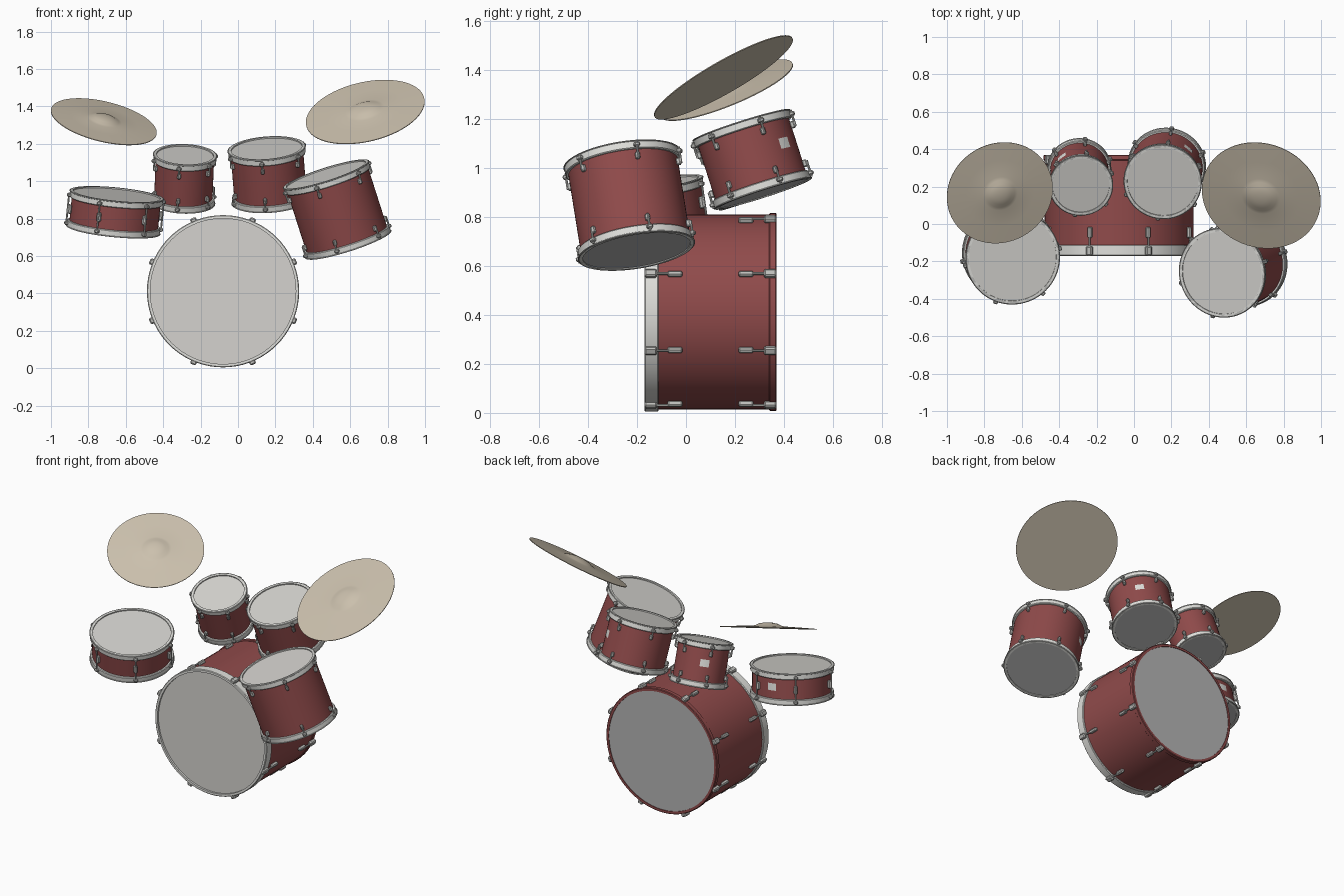
import bpy, bmesh, math
from mathutils import Matrix, Vector

cube = bpy.data.objects.get("Cube")
if cube:
    bpy.data.objects.remove(cube, do_unlink=True)


def material(name, rgb, rough=0.5):
    m = bpy.data.materials.new(name)
    m.use_nodes = True
    m.diffuse_color = (*rgb, 1)
    bsdf = m.node_tree.nodes["Principled BSDF"]
    bsdf.inputs["Base Color"].default_value = (*rgb, 1)
    bsdf.inputs["Roughness"].default_value = rough
    return m


RED = material("red_lacquer", (0.28, 0.07, 0.07))
WHITE = material("white_hoop", (0.74, 0.74, 0.71))
HEAD = material("drum_skin", (0.66, 0.65, 0.62))
GREY = material("grey_skin", (0.46, 0.46, 0.46))
STEEL = material("steel", (0.52, 0.52, 0.50))
BRONZE = material("pale_bronze", (0.60, 0.53, 0.42))


def placement(centre, axis):
    turn = Vector((0, 0, 1)).rotation_difference(Vector(axis))
    return Matrix.Translation(centre) @ turn.to_matrix().to_4x4()


def finish(name, bm, mat, place):
    bmesh.ops.recalc_face_normals(bm, faces=bm.faces)
    mesh = bpy.data.meshes.new(name)
    bm.to_mesh(mesh)
    bm.free()
    mesh.materials.append(mat)
    ob = bpy.data.objects.new(name, mesh)
    ob.matrix_world = place
    bpy.context.collection.objects.link(ob)
    bpy.ops.object.select_all(action='DESELECT')
    ob.select_set(True)
    bpy.context.view_layer.objects.active = ob
    bpy.ops.object.shade_smooth_by_angle(angle=math.radians(35))
    return ob


def lathe(name, profile, mat, place, closed=True, segs=72):
    """Spin an (r, z) profile around local z."""
    bm = bmesh.new()
    verts = [bm.verts.new((r, 0, z)) for r, z in profile]
    edges = [bm.edges.new(p) for p in zip(verts, verts[1:])]
    if closed:
        edges.append(bm.edges.new((verts[-1], verts[0])))
    bmesh.ops.spin(bm, geom=verts + edges, cent=(0, 0, 0), axis=(0, 0, 1),
                   angle=math.tau, steps=segs, use_duplicate=False)
    bmesh.ops.remove_doubles(bm, verts=bm.verts, dist=1e-5)
    return finish(name, bm, mat, place)


def ring(name, outer, inner, low, high, mat, place):
    b = 0.004
    return lathe(name, [(inner, low), (outer - b, low), (outer, low + b),
                        (outer, high - b), (outer - b, high), (inner, high)], mat, place)


def disc(name, radius, low, high, mat, place):
    return lathe(name, [(0, low), (radius, low), (radius, high), (0, high)],
                 mat, place, closed=False)


def block(bm, angle, radius, z, size):
    """Box standing on the shell: size is radial, tangential, axial."""
    m = (Matrix.Rotation(angle, 4, 'Z') @ Matrix.Translation((radius, 0, z))
         @ Matrix.Diagonal((*size, 1)))
    made = bmesh.ops.create_cube(bm, size=1, matrix=m)
    edges = {e for v in made['verts'] for e in v.link_edges}
    bmesh.ops.bevel(bm, geom=list(edges), offset=min(size) * 0.25,
                    segments=1, affect='EDGES')


def rod(bm, angle, radius, low, high, thick=0.005):
    m = Matrix.Rotation(angle, 4, 'Z') @ Matrix.Translation((radius, 0, (low + high) / 2))
    bmesh.ops.create_cone(bm, cap_ends=True, segments=8, radius1=thick,
                          radius2=thick, depth=high - low, matrix=m)


def badge(name, azimuth, radius, z, place):
    """Thin curved plate wrapped on the shell."""
    bm = bmesh.new()
    half = 0.028 / radius
    rows = []
    for i in range(5):
        a = azimuth + half * (i / 2 - 1)
        rows.append([bm.verts.new((radius * math.cos(a), radius * math.sin(a), z + h))
                     for h in (-0.022, 0.022)])
    for p, q in zip(rows, rows[1:]):
        bm.faces.new((p[0], q[0], q[1], p[1]))
    bmesh.ops.solidify(bm, geom=list(bm.faces), thickness=0.005)
    finish(name, bm, WHITE, place)


def tom(name, top, axis, radius, length, lug_start, badge_angle, snare=False):
    """Drum hung from the centre of its top rim."""
    place = placement(top, axis)
    shell = radius - 0.012
    hoop = 0.036
    lathe(name + "_shell", [(shell, -length + 0.02), (shell, -0.02),
                            (shell - 0.012, -0.02), (shell - 0.012, -length + 0.02)], RED, place)
    for end, z in (("top", -hoop), ("bottom", -length)):
        ring(f"{name}_{end}_hoop", radius, radius - 0.016, z, z + hoop, WHITE, place)
        edge = 0 if end == "top" else -length + 0.006
        ring(f"{name}_{end}_rim", radius + 0.004, radius - 0.014,
             edge - 0.006, edge, STEEL, place)
    disc(name + "_top_head", radius - 0.014, -0.016, -0.007, HEAD, place)
    disc(name + "_bottom_head", radius - 0.014, -length + 0.004, -length + 0.012, GREY, place)
    # Tension lugs
    bm = bmesh.new()
    for i in range(6):
        a = math.radians(lug_start + 60 * i)
        for edge, s in ((0, -1), (-length, 1)):
            block(bm, a, radius + 0.007, edge + s * 0.022, (0.022, 0.024, 0.018))
            if not snare:
                block(bm, a, shell + 0.008, edge + s * 0.066, (0.02, 0.018, 0.03))
                rod(bm, a, radius + 0.006, *sorted((edge + s * 0.006, edge + s * 0.075)))
        if snare:
            block(bm, a, shell + 0.01, -length / 2, (0.022, 0.022, 0.05))
            rod(bm, a, radius + 0.008, -length + 0.01, -0.01)
    finish(name + "_lugs", bm, STEEL, place)
    badge(name + "_badge", math.radians(badge_angle), shell + 0.002, -length * 0.45, place)


tom("floor_tom", (0.47, -0.262, 1.037), (-0.32, -0.16, 1), 0.238, 0.40, 15, 123)
tom("left_tom", (0.153, 0.225, 1.177), (-0.08, -0.32, 1), 0.206, 0.298, 22, 48)
tom("right_tom", (-0.283, 0.205, 1.142), (0.04, -0.36, 1), 0.168, 0.275, 20, 130)
tom("snare", (-0.648, -0.18, 0.93), (0.10, -0.15, 1), 0.25, 0.195, 10, 95, snare=True)

# Bass drum, its local z pointing to the front
BR, DEPTH = 0.407, 0.54
bass = placement((-0.08, -0.17, 0.412), (0, -1, 0))
lathe("bass_shell", [(0.398, -DEPTH + 0.01), (0.398, -0.03),
                     (0.385, -0.03), (0.385, -DEPTH + 0.01)], RED, bass)
ring("bass_front_hoop", BR, BR - 0.018, -0.058, 0, WHITE, bass)
ring("bass_rear_hoop", BR - 0.003, BR - 0.022, -DEPTH, -DEPTH + 0.03, RED, bass)
disc("bass_front_head", BR - 0.016, -0.02, -0.012, HEAD, bass)
disc("bass_rear_head", BR - 0.02, -DEPTH + 0.004, -DEPTH + 0.012, GREY, bass)
bm = bmesh.new()
for i in range(8):
    a = math.radians(22.5 + 45 * i)
    for edge, s in ((0, -1), (-DEPTH, 1)):
        block(bm, a, BR + 0.004, edge + s * 0.026, (0.026, 0.034, 0.052))
        block(bm, a, 0.406, edge + s * 0.125, (0.024, 0.022, 0.06))
        rod(bm, a, 0.412, *sorted((edge + s * 0.04, edge + s * 0.11)), 0.006)
finish("bass_lugs", bm, STEEL, bass)


# Cymbals: shallow bow with a raised bell
def cymbal(name, centre, axis, radius):
    bell = [(radius, -0.004), (radius, 0), (radius * 0.65, 0.005), (radius * 0.33, 0.009),
            (radius * 0.27, 0.013), (radius * 0.2, 0.023), (radius * 0.1, 0.029), (0, 0.031)]
    lathe(name, [(0, -0.004)] + bell, BRONZE, placement(centre, axis), closed=False, segs=64)


cymbal("crash_cymbal", (-0.717, 0.166, 1.32), (0.22, -0.365, 0.9), 0.29)
cymbal("ride_cymbal", (0.68, 0.152, 1.372), (-0.2, -0.487, 0.85), 0.324)
